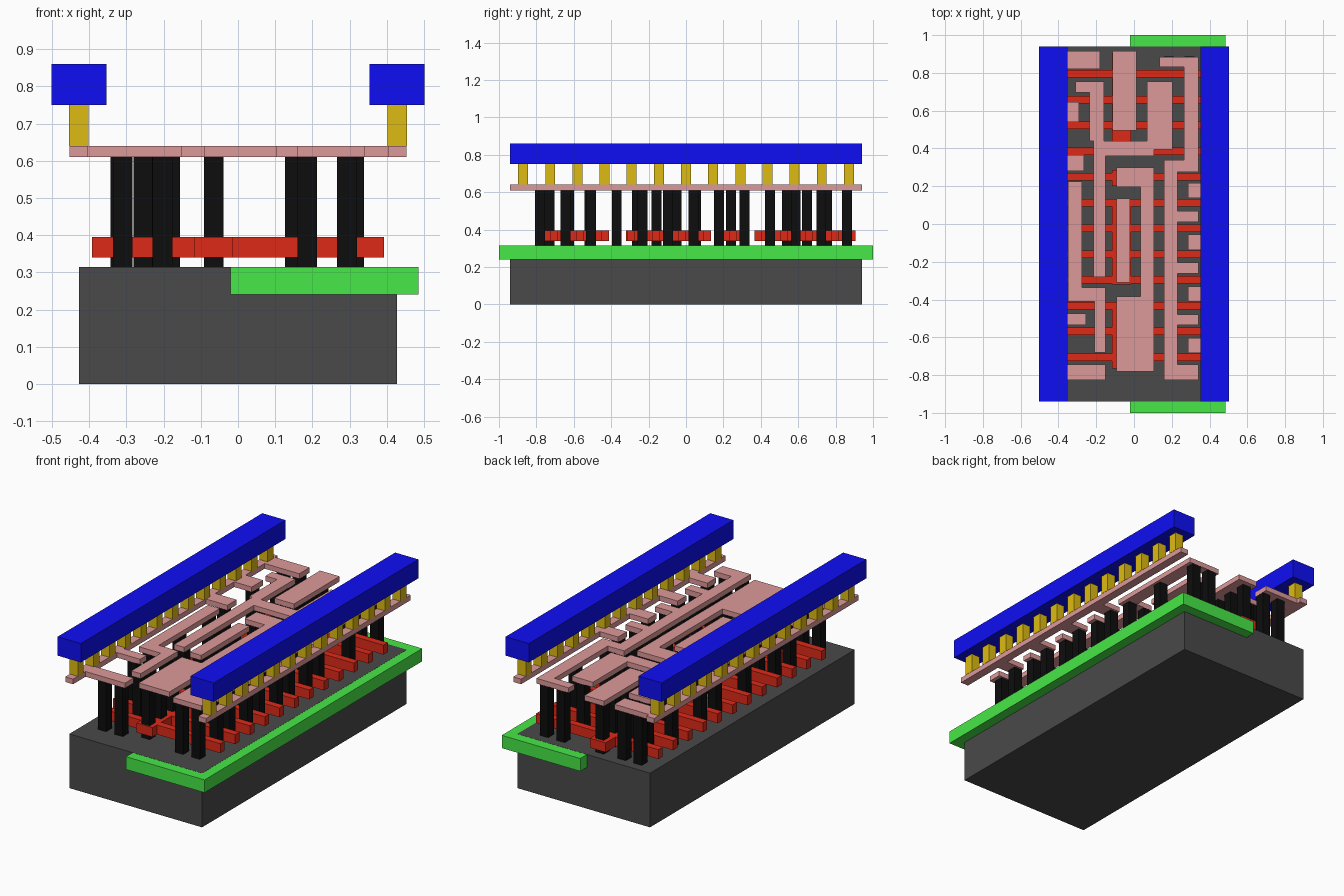
import bpy, bmesh


def material(name, rgb):
    m = bpy.data.materials.new(name)
    m.diffuse_color = (*rgb, 1)
    return m


DARK = material("dark_silicon", (0.067, 0.067, 0.067))
GREEN = material("green_well", (0.063, 0.81, 0.063))
RED = material("red_gate", (0.73, 0.023, 0.009))
BLACK = material("black_contact", (0.004, 0.004, 0.004))
PINK = material("pink_metal", (0.73, 0.32, 0.32))
YELLOW = material("yellow_via", (0.73, 0.497, 0.006))
BLUE = material("blue_rail", (0.0045, 0.0045, 0.91))


def slab(name, rects, z0, z1, mat):
    """One object made of boxes (x0, x1, y0, y1) sharing a height range."""
    bm = bmesh.new()
    for x0, x1, y0, y1 in rects:
        r = bmesh.ops.create_cube(bm, size=1)
        for v in r["verts"]:
            v.co = ((x0 + x1) / 2 + v.co.x * (x1 - x0),
                    (y0 + y1) / 2 + v.co.y * (y1 - y0),
                    (z0 + z1) / 2 + v.co.z * (z1 - z0))
    mesh = bpy.data.meshes.new(name)
    bm.to_mesh(mesh)
    bm.free()
    ob = bpy.data.objects.new(name, mesh)
    bpy.context.collection.objects.link(ob)
    mesh.materials.append(mat)
    return ob


def square(x, y, w=0.053):
    return (x - w / 2, x + w / 2, y - w / 2, y + w / 2)


# Base block and the well set into its right half
slab("substrate", [(-0.427, 0.427, -0.94, 0.94)], 0, 0.315, DARK)
slab("well", [(-0.02, 0.485, -1, 1)], 0.24, 0.3143, GREEN)

# Gate fingers, joined along the middle in four groups
pitch = 0.1363
fingers = [(-0.393, 0.393, 0.795 - i * pitch - 0.02, 0.795 - i * pitch + 0.02)
           for i in range(12)]
slab("gate_fingers", fingers, 0.34, 0.395, RED)
groups = [(0.365, 0.905), (0.2, 0.285), (-0.32, 0.125), (-0.765, -0.415)]
slab("gate_pads", [(-0.117, -0.015, a, b) for a, b in groups], 0.34, 0.395, RED)

# Contact columns: gate contacts in the middle, one row between fingers
gate_y = [0.86, 0.753, 0.646, 0.54, 0.24, 0.055, -0.05, -0.158, -0.262,
          -0.73, -0.625, -0.515]
slab("gate_contacts", [square(-0.065, y) for y in gate_y], 0.315, 0.61, BLACK)

row_y = [0.86 - i * 0.1367 for i in range(13)]
left_x = [(-0.31, -0.207), (-0.255, -0.19), (-0.317,), (-0.188,), (-0.31,),
          (-0.31,), (-0.186,), (-0.31,), (-0.186,), (-0.31, -0.205), (-0.31,),
          (-0.183,), (-0.31, -0.203)]
right_x = [(0.186, 0.293), (0.153,), (0.301,), (0.153,)]
right_x += [(0.186, 0.293) if i % 2 == 0 else (0.312,) for i in range(9)]
for name, cols in (("left_contacts", left_x), ("right_contacts", right_x)):
    slab(name, [square(x, y) for xs, y in zip(cols, row_y) for x in xs],
         0.315, 0.61, BLACK)

# Lower metal: power strips with inward stubs
M = (0.61, 0.64, PINK)
slab("left_metal_strip", [
    (-0.453, -0.403, -0.94, 0.94),
    (-0.403, -0.18, 0.82, 0.915), (-0.403, -0.29, 0.54, 0.645),
    (-0.403, -0.265, 0.28, 0.365), (-0.403, -0.255, -0.535, -0.475),
    (-0.403, -0.15, -0.825, -0.745)], *M)
slab("right_metal_strip", [(0.403, 0.453, -0.94, 0.94)] + [
    (0.285, 0.403, y - 0.04, y + 0.04) for y in row_y[5::2]], *M)

# Lower metal: signal tracks
slab("left_track", [
    (-0.35, -0.275, -0.335, 0.225), (-0.35, -0.15, -0.41, -0.335),
    (-0.21, -0.15, -0.68, -0.41)], *M)
slab("output_track", [
    (-0.31, -0.16, 0.695, 0.755), (-0.235, -0.16, 0.44, 0.695),
    (-0.215, 0.105, 0.36, 0.44), (-0.215, -0.15, -0.28, 0.36),
    (0.07, 0.205, 0.395, 0.755)], *M)
slab("right_track", [
    (0.135, 0.342, 0.83, 0.885), (0.265, 0.342, 0.34, 0.83),
    (0.16, 0.342, 0.275, 0.34), (0.16, 0.23, -0.745, 0.275),
    (0.16, 0.342, -0.825, -0.745)] + [
    (0.23, 0.342, y - 0.029, y + 0.029) for y in row_y[6:12:2]], *M)
slab("upper_gate_track", [(-0.113, 0.013, 0.495, 0.915)], *M)
slab("centre_gate_track", [(-0.092, -0.02, -0.31, 0.135)], *M)
slab("lower_gate_track", [
    (-0.092, 0.105, 0.195, 0.3), (0.035, 0.105, -0.385, 0.195),
    (-0.092, 0.105, -0.78, -0.385)], *M)

# Vias and upper power rails on both sides
for side, s in (("left", -1), ("right", 1)):
    slab(side + "_vias", [square(s * 0.428, (i - 6) * 0.1452) for i in range(13)],
         0.64, 0.75, YELLOW)
    xs = sorted((s * 0.353, s * 0.502))
    slab(side + "_power_rail", [(*xs, -0.94, 0.94)], 0.75, 0.86, BLUE)
